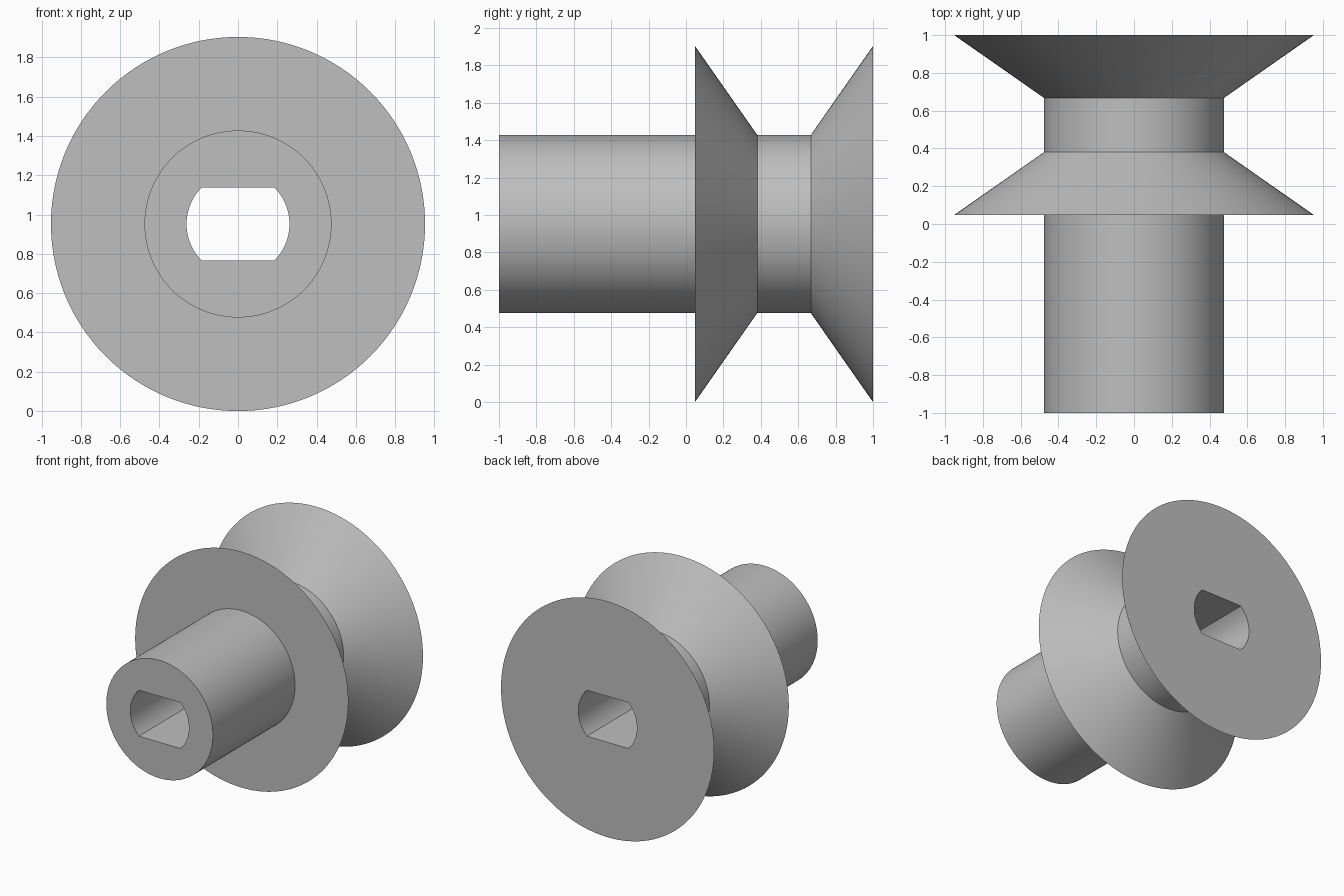
import bpy
import bmesh
from math import cos, sin, pi

cube = bpy.data.objects.get("Cube")
if cube:
    bpy.data.objects.remove(cube, do_unlink=True)

SEGMENTS = 128
FLANGE_R, SHAFT_R, BORE_R = 0.952, 0.476, 0.262
BORE_HALF_HEIGHT = 0.1855
CENTRE_Z = FLANGE_R

grey = bpy.data.materials.new("plain grey")
grey.use_nodes = True
colour = (0.52, 0.52, 0.52, 1)
grey.diffuse_color = colour
grey.node_tree.nodes["Principled BSDF"].inputs["Base Color"].default_value = colour


def ring(bm, y, radius, limit=None):
    """Loop of vertices around the y axis, optionally flattened above and below."""
    limit = limit or radius
    verts = []
    for i in range(SEGMENTS):
        a = 2 * pi * i / SEGMENTS
        z = max(-limit, min(limit, radius * sin(a)))
        verts.append(bm.verts.new((radius * cos(a), y, CENTRE_Z + z)))
    return verts


# Outer profile from the shaft's front end to the rear flange: (y, radius)
profile = [(-1, SHAFT_R), (0.048, SHAFT_R), (0.048, FLANGE_R),
           (0.381, SHAFT_R), (0.667, SHAFT_R), (1, FLANGE_R)]

bm = bmesh.new()
loops = [ring(bm, y, r) for y, r in profile]

# Bore with two flats, running right through from back to front
loops += [ring(bm, y, BORE_R, BORE_HALF_HEIGHT) for y in (1, -1)]

# Skin each loop to the next, closing the section at the front end
for a, b in zip(loops, loops[1:] + loops[:1]):
    for i in range(SEGMENTS):
        j = (i + 1) % SEGMENTS
        bm.faces.new((a[i], a[j], b[j], b[i]))
bmesh.ops.recalc_face_normals(bm, faces=bm.faces)

mesh = bpy.data.meshes.new("flanged_spool")
bm.to_mesh(mesh)
bm.free()
mesh.materials.append(grey)
spool = bpy.data.objects.new("flanged_spool", mesh)
bpy.context.collection.objects.link(spool)

# Smooth round walls, crisp rims and bore corners
bpy.ops.object.select_all(action='DESELECT')
spool.select_set(True)
bpy.context.view_layer.objects.active = spool
bpy.ops.object.shade_smooth_by_angle(angle=pi / 6)
